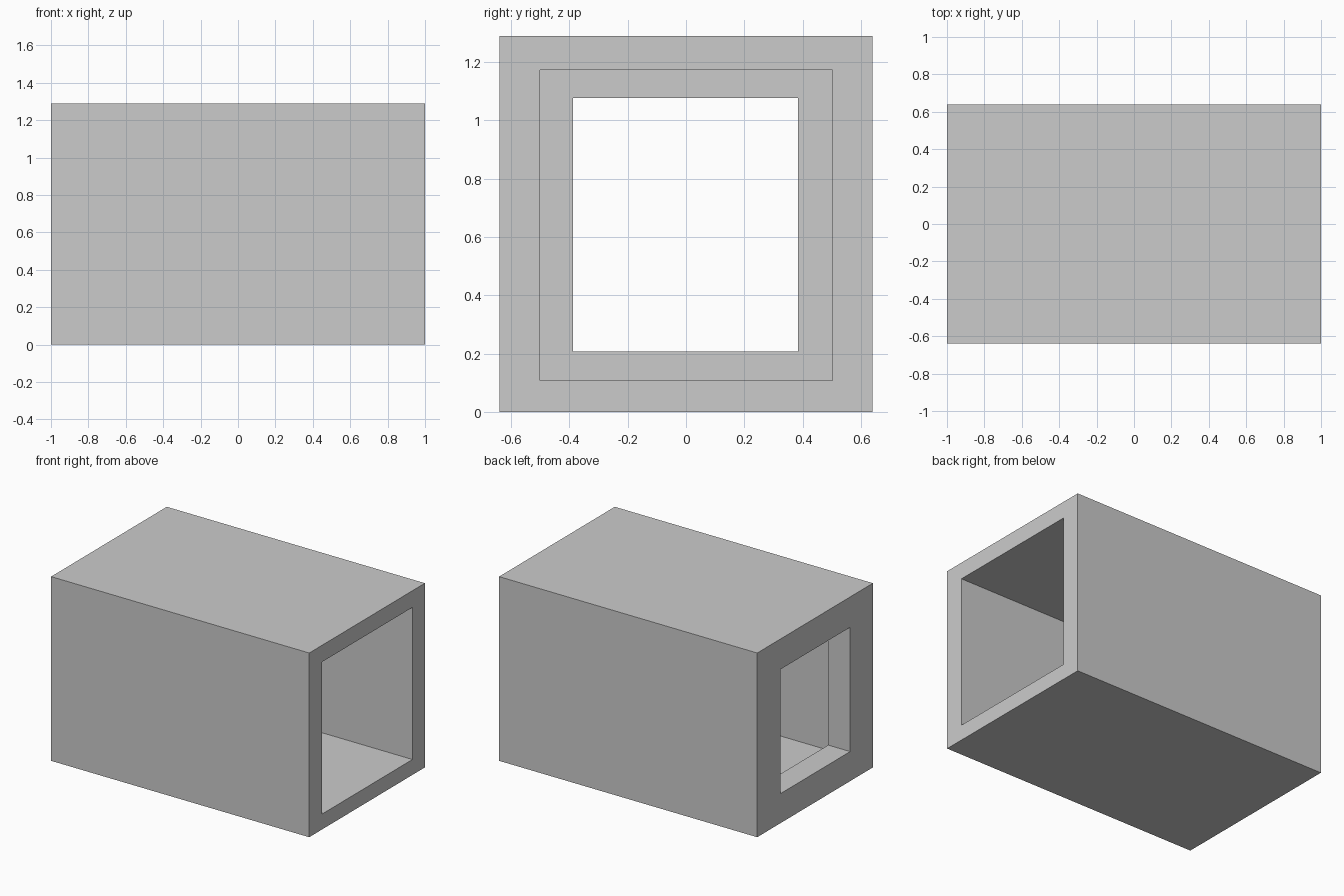
import bpy
import bmesh

if "Cube" in bpy.data.objects:
    bpy.data.objects.remove(bpy.data.objects["Cube"])

# Rectangular cross-sections: y min, y max, z min, z max
OUTER = (-0.64, 0.64, 0.0, 1.29)
CAVITY = (-0.50, 0.502, 0.108, 1.173)
WINDOW = (-0.388, 0.384, 0.207, 1.077)
STEP_X = -0.83


def ring(bm, x, rect):
    y0, y1, z0, z1 = rect
    return [bm.verts.new((x, y, z))
            for y, z in ((y0, z0), (y1, z0), (y1, z1), (y0, z1))]


# Hollow housing: outer shell, wide cavity, and a smaller window in the left wall
bm = bmesh.new()
rings = [ring(bm, x, rect) for x, rect in (
    (1, OUTER), (1, CAVITY), (STEP_X, CAVITY),
    (STEP_X, WINDOW), (-1, WINDOW), (-1, OUTER))]

# Join each section to the next, closing the loop along the outside
for a, b in zip(rings, rings[1:] + rings[:1]):
    for i in range(4):
        j = (i + 1) % 4
        bm.faces.new((a[i], a[j], b[j], b[i]))
bmesh.ops.recalc_face_normals(bm, faces=bm.faces)

mesh = bpy.data.meshes.new("hollow_housing")
bm.to_mesh(mesh)
bm.free()
bpy.context.collection.objects.link(bpy.data.objects.new("hollow_housing", mesh))
